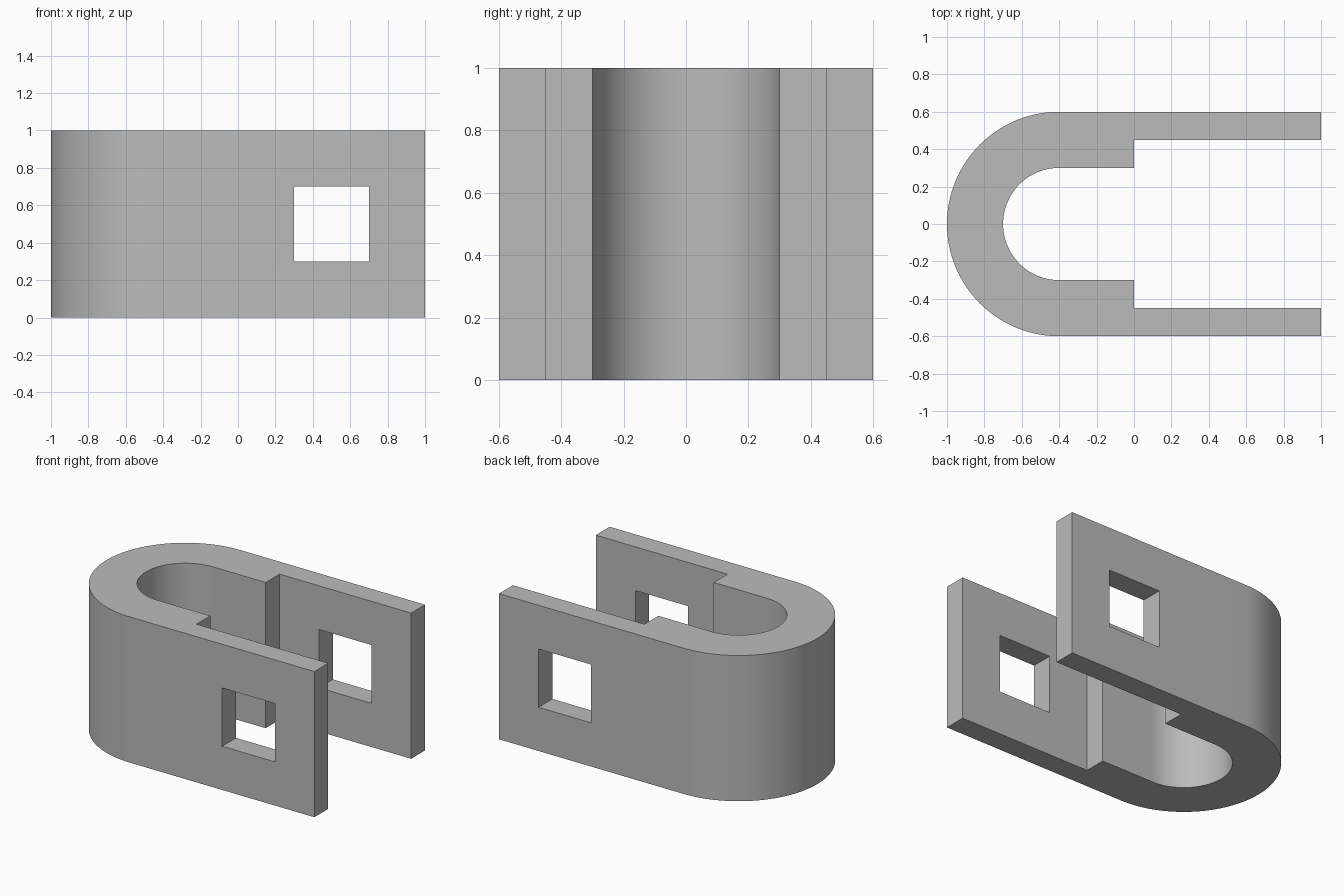
import bpy
import bmesh
from math import cos, sin, pi, radians

cube = bpy.data.objects.get("Cube")
if cube:
    bpy.data.objects.remove(cube, do_unlink=True)

HEIGHT = 1.0
BEND_X = -0.4
OUTER, INNER, THIN = 0.6, 0.3, 0.45
STEP_X, END_X = 0.0, 1.0
SEGMENTS = 64

grey = bpy.data.materials.new("plain grey")
grey.use_nodes = True
colour = (0.5, 0.5, 0.5, 1)
grey.diffuse_color = colour
grey.node_tree.nodes["Principled BSDF"].inputs["Base Color"].default_value = colour


def half_circle(radius):
    """Points round the bend, from the back (+y) to the front (-y)."""
    angles = [pi / 2 + pi * i / SEGMENTS for i in range(SEGMENTS + 1)]
    return [(BEND_X + radius * cos(a), radius * sin(a)) for a in angles]


def extrude_profile(name, points, height):
    bm = bmesh.new()
    face = bm.faces.new([bm.verts.new((x, y, 0)) for x, y in points])
    result = bmesh.ops.extrude_face_region(bm, geom=[face])
    top = [v for v in result["geom"] if isinstance(v, bmesh.types.BMVert)]
    bmesh.ops.translate(bm, verts=top, vec=(0, 0, height))
    bmesh.ops.recalc_face_normals(bm, faces=bm.faces)
    mesh = bpy.data.meshes.new(name)
    bm.to_mesh(mesh)
    bm.free()
    obj = bpy.data.objects.new(name, mesh)
    bpy.context.collection.objects.link(obj)
    return obj


# Clevis body: U-shaped profile whose arms step thinner towards the open end
arm_back = [(STEP_X, INNER), (STEP_X, THIN), (END_X, THIN), (END_X, OUTER)]
arm_front = [(x, -y) for x, y in reversed(arm_back)]
profile = half_circle(OUTER) + arm_front + half_circle(INNER)[::-1] + arm_back
body = extrude_profile("clevis_body", profile, HEIGHT)
body.data.materials.append(grey)

# Square window through both arms
window = extrude_profile("window_cutter",
                         [(0.3, -1), (0.7, -1), (0.7, 1), (0.3, 1)], 0.4)
window.location.z = 0.3
window.data.materials.append(grey)
window.hide_render = True

cut = body.modifiers.new("windows", 'BOOLEAN')
cut.operation = 'DIFFERENCE'
cut.solver = 'EXACT'
cut.object = window

bpy.ops.object.select_all(action='DESELECT')
body.select_set(True)
bpy.context.view_layer.objects.active = body
bpy.ops.object.modifier_apply(modifier=cut.name)
bpy.data.objects.remove(window, do_unlink=True)

# Smooth bend, crisp edges
bpy.ops.object.shade_smooth_by_angle(angle=radians(30))
